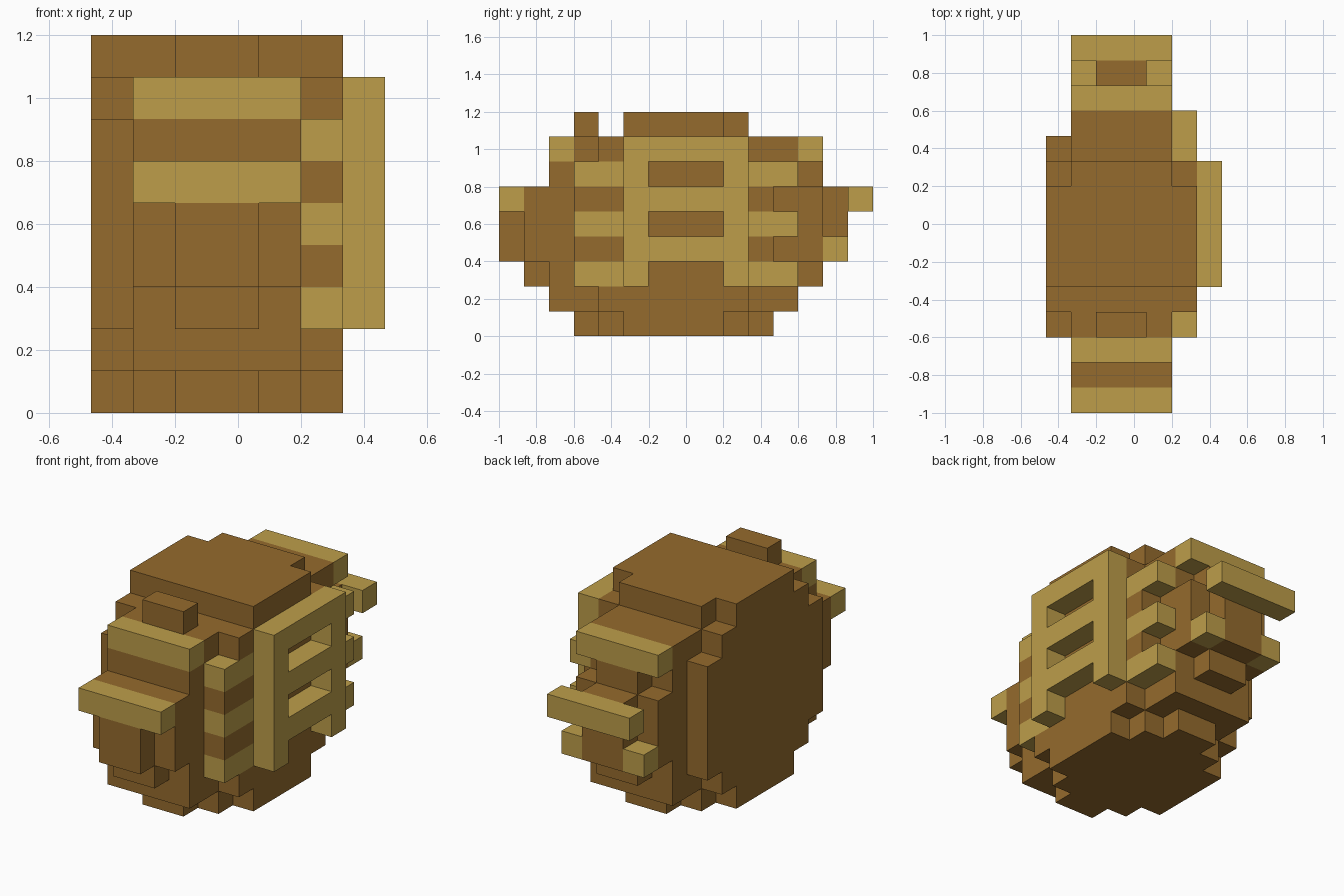
import bpy, bmesh
from mathutils import Vector, Matrix

old = bpy.data.objects.get("Cube")
if old:
    bpy.data.objects.remove(old, do_unlink=True)

U = 2 / 15                             # edge of one block
ORIGIN = Vector((-3.5, -7.5, 0))       # grid corner, in blocks


def material(name, rgb):
    lin = [((c / 255 + 0.055) / 1.055) ** 2.4 for c in rgb] + [1]
    m = bpy.data.materials.new(name)
    m.use_nodes = True
    m.diffuse_color = lin
    m.node_tree.nodes["Principled BSDF"].inputs["Base Color"].default_value = lin
    return m


BROWN = material("brown", (149, 107, 45))
GOLD = material("gold", (189, 158, 74))


def part(name, mat, boxes):
    """One object made of boxes, each given as block ranges (x0, x1, y0, y1, z0, z1)."""
    bm = bmesh.new()
    for x0, x1, y0, y1, z0, z1 in boxes:
        size = Vector((x1 - x0, y1 - y0, z1 - z0))
        mid = Vector((x0 + x1, y0 + y1, z0 + z1)) / 2 + ORIGIN
        bmesh.ops.create_cube(bm, size=1, matrix=Matrix.Translation(mid * U)
                              @ Matrix.Diagonal((*(size * U), 1)))
    me = bpy.data.meshes.new(name)
    bm.to_mesh(me)
    bm.free()
    me.materials.append(mat)
    ob = bpy.data.objects.new(name, me)
    bpy.context.collection.objects.link(ob)
    return ob


# Rounded body: stepped core, plus a flank on each side
part("body_core", BROWN, [
    (1, 5, 4, 10, 0, 1), (1, 5, 2, 12, 1, 2), (1, 5, 2, 12, 2, 3),
    (1, 5, 2, 13, 3, 6), (1, 5, 2, 12, 6, 7), (1, 5, 3, 12, 7, 8),
    (1, 5, 5, 10, 8, 9)])
part("right_flank", BROWN, [
    (0, 1, 5, 9, 0, 1), (0, 1, 4, 10, 1, 2), (0, 1, 3, 11, 2, 7),
    (0, 1, 4, 10, 7, 8), (0, 1, 5, 9, 8, 9)])
part("left_flank", BROWN, [
    (5, 6, 5, 9, 0, 1), (5, 6, 4, 10, 1, 2), (5, 6, 5, 10, 2, 7),
    (5, 6, 4, 10, 7, 8), (5, 6, 5, 9, 8, 9)])
part("bottom_tabs", BROWN, [(2, 4, 3, 4, 0, 1), (2, 4, 10, 11, 0, 1)])
part("top_knob", BROWN, [(2, 4, 3, 4, 8, 9)])

# Striped corners of the left side, gold stripes stick out as teeth at the back
part("stripes_brown", BROWN,
     [(5, 6, y0, y1, z, z + 1) for z in (3, 5) for y0, y1 in ((3, 5), (10, 11))])
part("stripes_gold", GOLD,
     [(5, 6, y0, y1, z, z + 1) for z in (2, 4, 6) for y0, y1 in ((3, 5), (10, 12))])

# Ladder-shaped grille on the left side
part("grille", GOLD,
     [(6, 7, y, y + 1, 2, 8) for y in (5, 9)]
     + [(6, 7, 6, 9, z, z + 1) for z in (3, 5, 7)])

# Front face
part("front_block", BROWN, [(1, 5, 1, 2, 3, 6), (2, 4, 1, 2, 2, 3)])
part("front_snout", BROWN, [(2, 4, 0, 1, 3, 5)])
part("front_brim", GOLD, [(1, 5, 0, 1, 5, 6)])
part("front_top_bar", GOLD, [(1, 5, 2, 3, 7, 8)])

# Back face
part("back_block", BROWN, [(2, 4, 12, 13, 6, 7), (2, 4, 12, 13, 2, 3),
                           (2, 4, 13, 14, 3, 6)])
part("back_brim", GOLD, [(1, 5, 14, 15, 5, 6)])
part("back_top_bar", GOLD, [(1, 5, 12, 13, 7, 8)])
part("back_pegs", GOLD, [(x, x + 1, 13, 14, 3, 4) for x in (1, 4)])
